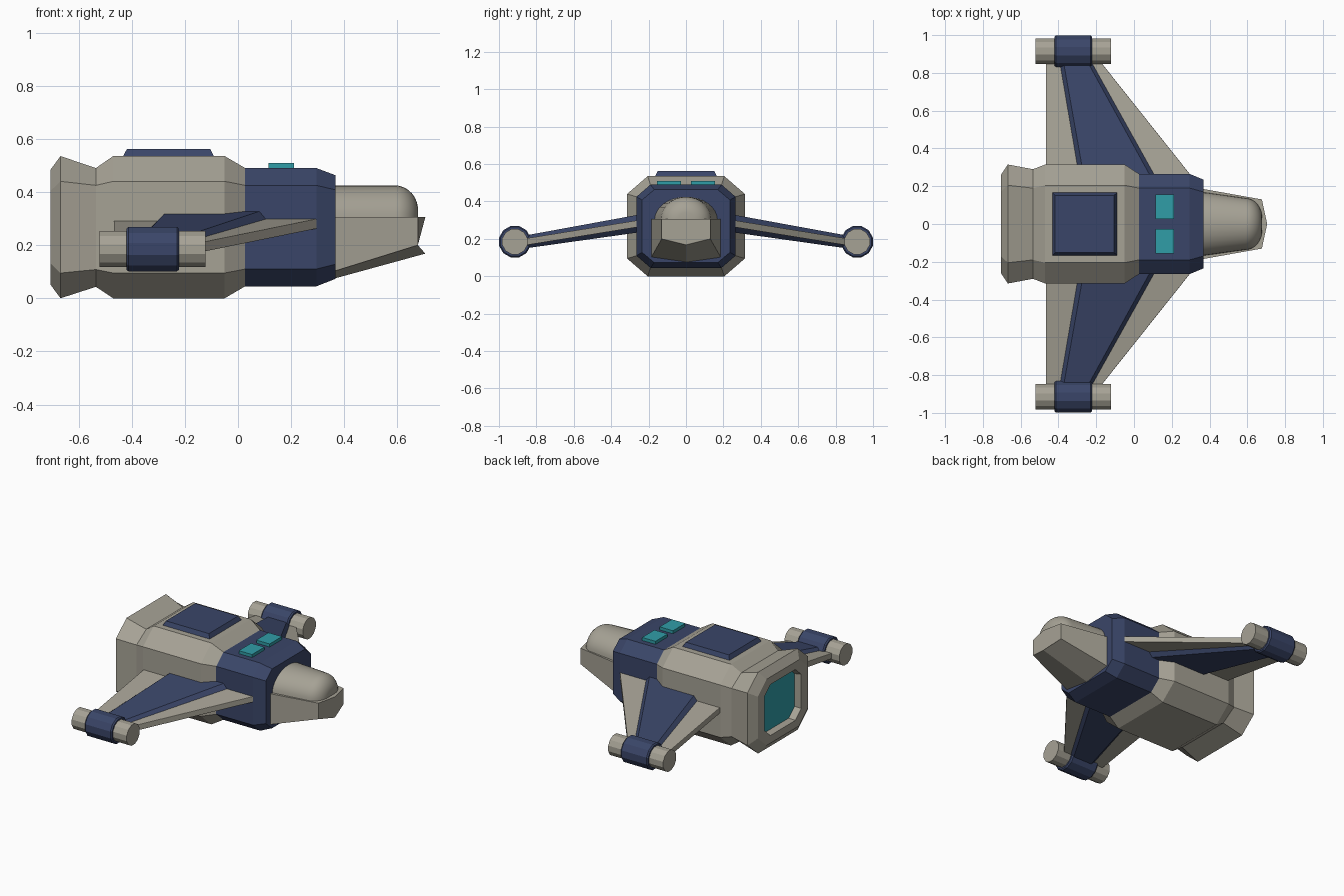
import bpy, bmesh, math

if "Cube" in bpy.data.objects:
    bpy.data.objects.remove(bpy.data.objects["Cube"])


def material(name, rgb):
    m = bpy.data.materials.new(name)
    m.diffuse_color = (*rgb, 1)
    m.use_nodes = True
    m.node_tree.nodes["Principled BSDF"].inputs["Base Color"].default_value = m.diffuse_color
    return m


GREY = material("warm grey", (0.38, 0.36, 0.30))
BLUE = material("navy blue", (0.042, 0.060, 0.138))
TEAL = material("teal", (0.030, 0.34, 0.39))


def loft(name, rings, mat, cap_start=True, cap_end=True):
    """Skin a list of equal-length point rings into one object."""
    bm = bmesh.new()
    vr = [[bm.verts.new(p) for p in r] for r in rings]
    n = len(rings[0])
    for a, b in zip(vr, vr[1:]):
        for i in range(n):
            j = (i + 1) % n
            bm.faces.new((a[i], a[j], b[j], b[i]))
    if cap_start:
        bm.faces.new(vr[0][::-1])
    if cap_end:
        bm.faces.new(vr[-1])
    bmesh.ops.recalc_face_normals(bm, faces=bm.faces)
    me = bpy.data.meshes.new(name)
    bm.to_mesh(me)
    bm.free()
    me.materials.append(mat)
    ob = bpy.data.objects.new(name, me)
    bpy.context.collection.objects.link(ob)
    return ob


def octagon(x, w, z0, z1, cy, cz):
    """Chamfered rectangle across the x axis."""
    return [(x, w - cy, z0), (x, w, z0 + cz), (x, w, z1 - cz), (x, w - cy, z1),
            (x, cy - w, z1), (x, -w, z1 - cz), (x, -w, z0 + cz), (x, cy - w, z0)]


def rect(x0, x1, y0, y1, z):
    return [(x0, y0, z), (x1, y0, z), (x1, y1, z), (x0, y1, z)]


def circle(x, r, cy, cz, n=12):
    return [(x, cy + r * math.cos(math.tau * (i + .5) / n),
             cz + r * math.sin(math.tau * (i + .5) / n)) for i in range(n)]


# Main hull with flared, recessed engine opening
hull = loft("main_hull", [
    octagon(-0.66, 0.185, 0.105, 0.43, 0.06, 0.055),
    octagon(-0.705, 0.19, 0.10, 0.435, 0.06, 0.055),
    octagon(-0.705, 0.26, 0.05, 0.485, 0.09, 0.08),
    octagon(-0.668, 0.315, 0.0, 0.535, 0.11, 0.095),
    octagon(-0.535, 0.29, 0.043, 0.49, 0.10, 0.065),
    octagon(-0.47, 0.315, 0.0, 0.535, 0.11, 0.095),
    octagon(-0.05, 0.315, 0.0, 0.535, 0.11, 0.095),
    octagon(0.027, 0.265, 0.045, 0.49, 0.075, 0.065)], GREY)
hull.data.materials.append(TEAL)
for p in hull.data.polygons:
    if abs(p.center.x + 0.66) < 0.005 and abs(p.normal.x) > 0.9:
        p.material_index = 1

# Blue forward section
loft("forward_hull", [
    octagon(0.025, 0.265, 0.045, 0.49, 0.075, 0.065),
    octagon(0.295, 0.265, 0.045, 0.49, 0.075, 0.065),
    octagon(0.367, 0.235, 0.073, 0.463, 0.065, 0.055)], BLUE)


# Wedge nose with a keel and pointed tip
def nose_ring(x, xm, w, zs, zk):
    return [(x, w, 0.305), (x, w, zs), (xm, 0, zk), (x, -w, zs), (x, -w, 0.305), (xm, 0, 0.305)]


loft("nose", [nose_ring(0.34, 0.34, 0.19, 0.095, 0.068),
              nose_ring(0.677, 0.705, 0.13, 0.20, 0.168)], GREY)


# Rounded canopy on the nose
def canopy_ring(x, w, h, n=16):
    return [(x, w * math.cos(math.pi * i / n), 0.30 + h * math.sin(math.pi * i / n))
            for i in range(n + 1)]


rings = [canopy_ring(0.34, 0.172, 0.125), canopy_ring(0.59, 0.137, 0.125)]
for k in range(1, 8):
    a = math.radians(12 * k)
    rings.append(canopy_ring(0.59 + 0.088 * math.sin(a),
                             0.137 * (0.25 + 0.75 * math.cos(a)),
                             0.125 * (0.25 + 0.75 * math.cos(a))))
canopy = loft("canopy", rings, GREY)
bpy.context.view_layer.objects.active = canopy
canopy.select_set(True)
bpy.ops.object.shade_smooth_by_angle(angle=math.radians(35))
canopy.select_set(False)

# Roof hatch
loft("roof_hatch", [rect(-0.435, -0.088, -0.168, 0.168, 0.53),
                    rect(-0.418, -0.105, -0.152, 0.152, 0.562)], BLUE)


def wing_z(y):
    return 0.28 - 0.162 * (y - 0.265)


def wing_ring(s, y, x0, x1, half, bevel, dx):
    """Bevelled wing slab section at span y."""
    z = wing_z(y)
    pts = [(x0, -bevel), (x0 + dx, -half), (x1 - dx, -half),
           (x1, -bevel), (x1, bevel), (x1 - dx, half), (x0 + dx, half), (x0, bevel)]
    return [(x, s * y, z + d) for x, d in pts]


for s, side in ((1, "left"), (-1, "right")):
    # Roof windows
    loft(side + "_roof_window", [rect(0.114, 0.211, s * 0.027, s * 0.155, 0.485),
                                 rect(0.114, 0.211, s * 0.027, s * 0.155, 0.51)], TEAL)
    # Thin grey wing
    loft(side + "_wing", [wing_ring(s, 0.22, -0.467, 0.331, 0.018, 0.016, 0.001),
                          wing_ring(s, 0.88, -0.467, -0.194, 0.018, 0.016, 0.001)], GREY)
    # Thick blue spar through the wing
    loft(side + "_wing_spar", [wing_ring(s, 0.22, -0.285, 0.13, 0.048, 0.018, 0.025),
                               wing_ring(s, 0.88, -0.397, -0.238, 0.034, 0.018, 0.02)], BLUE)
    # Wingtip pod and its band
    y, z = s * 0.915, 0.185
    loft(side + "_pod", [circle(-0.522, 0.07, y, z), circle(-0.122, 0.07, y, z)], GREY)
    loft(side + "_pod_band", [circle(-0.42, 0.08, y, z), circle(-0.412, 0.087, y, z),
                              circle(-0.23, 0.087, y, z), circle(-0.222, 0.08, y, z)], BLUE)
